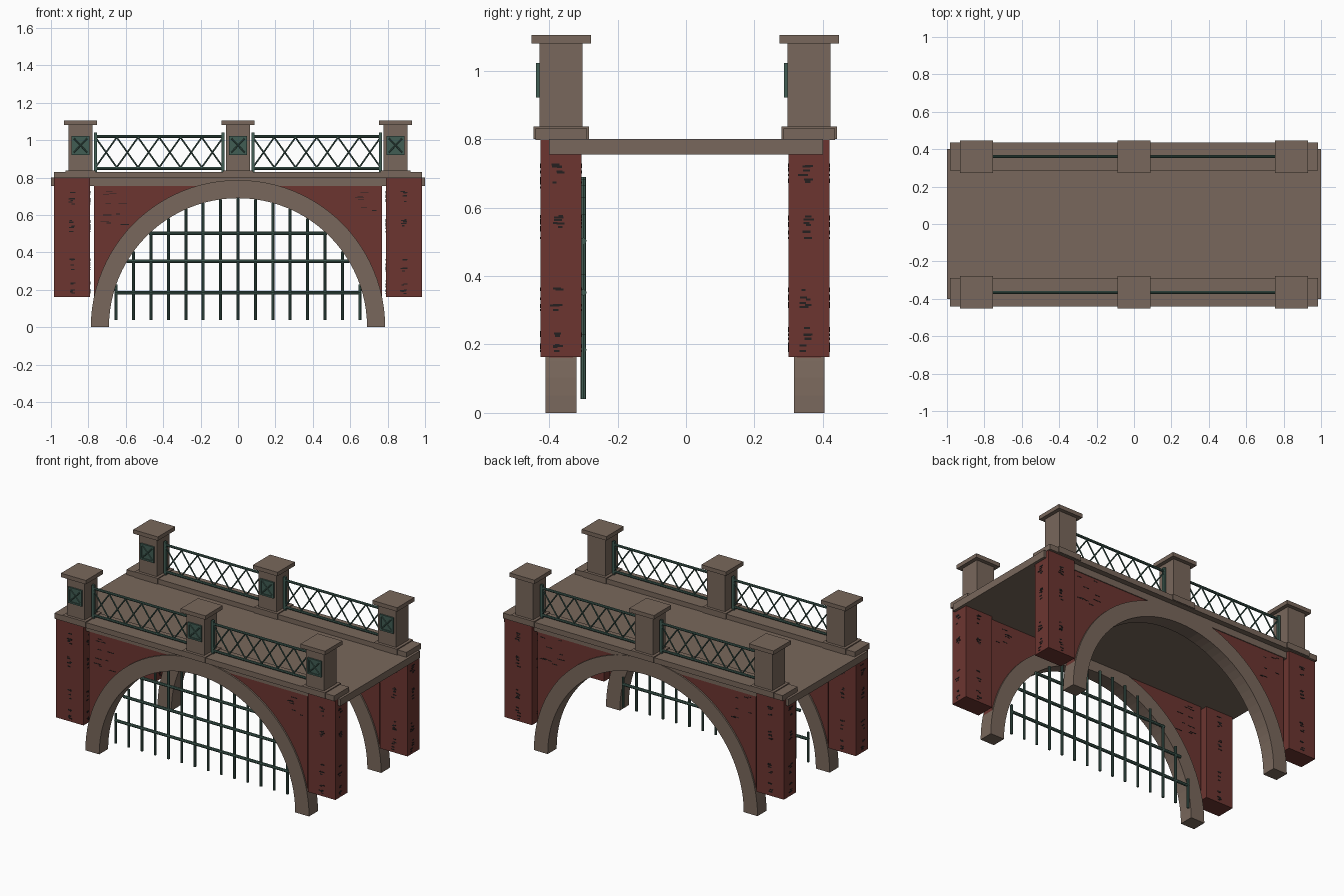
import bpy, bmesh, math, random
from mathutils import Matrix, Vector

if "Cube" in bpy.data.objects:
    bpy.data.objects.remove(bpy.data.objects["Cube"])

random.seed(4)

def material(name, rgb):
    m = bpy.data.materials.new(name)
    m.diffuse_color = (*rgb, 1)
    m.use_nodes = True
    m.node_tree.nodes["Principled BSDF"].inputs["Base Color"].default_value = m.diffuse_color
    return m

STONE = material("brown stone", (0.19, 0.137, 0.106))
BRICK = material("red brick", (0.15, 0.036, 0.03))
IRON = material("green iron", (0.052, 0.11, 0.088))
MORTAR = material("dark mortar", (0.018, 0.014, 0.014))

def finish(name, bm, mat):
    bmesh.ops.recalc_face_normals(bm, faces=bm.faces)
    mesh = bpy.data.meshes.new(name)
    bm.to_mesh(mesh)
    bm.free()
    mesh.materials.append(mat)
    ob = bpy.data.objects.new(name, mesh)
    bpy.context.collection.objects.link(ob)
    return ob

def add_box(bm, x0, x1, y0, y1, z0, z1):
    m = Matrix.Translation(((x0 + x1) / 2, (y0 + y1) / 2, (z0 + z1) / 2))
    bmesh.ops.create_cube(bm, size=1, matrix=m @ Matrix.Diagonal((x1 - x0, y1 - y0, z1 - z0, 1)))

def box(name, mat, *dims):
    bm = bmesh.new()
    add_box(bm, *dims)
    return finish(name, bm, mat)

def add_bar(bm, a, b, r, sides=8):
    a, b = Vector(a), Vector(b)
    d = b - a
    m = Matrix.Translation((a + b) / 2) @ d.to_track_quat('Z', 'Y').to_matrix().to_4x4()
    bmesh.ops.create_cone(bm, cap_ends=True, segments=sides, radius1=r, radius2=r,
                          depth=d.length, matrix=m)

def arc(r, a0, a1, n):
    return [(r * math.cos(a0 + (a1 - a0) * i / n), r * math.sin(a0 + (a1 - a0) * i / n))
            for i in range(n + 1)]

def prism(name, mat, profile, y0, y1):
    # extrude an x-z outline along y
    bm = bmesh.new()
    f = bm.faces.new([bm.verts.new((x, y0, z)) for x, z in profile])
    ext = bmesh.ops.extrude_face_region(bm, geom=[f])['geom']
    bmesh.ops.translate(bm, vec=(0, y1 - y0, 0),
                        verts=[v for v in ext if isinstance(v, bmesh.types.BMVert)])
    return finish(name, bm, mat)

# road deck
box("deck", STONE, -1, 1, -0.4, 0.4, 0.755, 0.80)

# the back side is a shifted copy of the front side
for side, yc in (("front", -0.365), ("back", 0.36)):
    # arch ring and brick wall above it
    ring = arc(0.787, 0, math.pi, 48) + arc(0.69, math.pi, 0, 48)
    prism(side + "_arch", STONE, ring, yc - 0.045, yc + 0.045)
    a = math.radians(12)
    z0 = 0.75 * math.sin(a)
    wall = arc(0.75, a, math.pi - a, 40) + [(-0.77, z0), (-0.77, 0.757), (0.77, 0.757), (0.77, z0)]
    prism(side + "_brick_wall", BRICK, wall, yc - 0.035, yc + 0.035)

    # ledge along the edge of the deck
    box(side + "_ledge", STONE, -0.985, 0.985, yc - 0.075, yc + 0.075, 0.797, 0.831)

    # brick piers with flecks of mortar
    flecks = bmesh.new()
    for s in (-1, 1):
        x0, x1 = sorted((s * 0.79, s * 0.983))
        box(side + "_pier", BRICK, x0, x1, yc - 0.06, yc + 0.06, 0.163, 0.80)
        for zc in (0.21, 0.33, 0.54, 0.69):
            for _ in range(6):
                z = zc + random.uniform(-0.035, 0.035)
                w = random.uniform(0.006, 0.015)
                x = s * 0.888 + random.uniform(-0.008, 0.008)
                add_box(flecks, x - w, x + w, yc - 0.0615, yc + 0.0615, z, z + 0.006)
                y = yc - 0.01 + random.uniform(-0.01, 0.01)
                add_box(flecks, x0 - 0.0015, x1 + 0.0015, y - w, y + w, z, z + 0.006)
    # mortar lines on the wall
    for _ in range(16):
        x = random.choice((-1, 1)) * random.uniform(0.6, 0.74)
        z, w = random.uniform(0.53, 0.74), random.uniform(0.01, 0.025)
        add_box(flecks, x - w, x + w, yc - 0.0365, yc + 0.0365, z, z + 0.004)
    finish(side + "_mortar_flecks", flecks, MORTAR)

    # stone pillars with iron panels on their front faces
    for xc in (-0.842, 0, 0.842):
        for part, h, lo, hi in (("plinth", 0.081, 0.80, 0.837),
                                ("pillar", 0.063, 0.83, 1.085),
                                ("pillar_cap", 0.087, 1.08, 1.105)):
            box(side + "_" + part, STONE, xc - h, xc + h, yc - h, yc + h, lo, hi)
        bm = bmesh.new()
        y = yc - 0.063
        add_box(bm, xc - 0.045, xc + 0.045, y - 0.004, y, 0.925, 1.02)
        for e in (-1, 1):
            add_box(bm, xc + e * 0.043 - 0.005, xc + e * 0.043 + 0.005, y - 0.01, y, 0.922, 1.023)
            zc = 0.9725 + e * 0.0455
            add_box(bm, xc - 0.048, xc + 0.048, y - 0.01, y, zc - 0.005, zc + 0.005)
            add_bar(bm, (xc - 0.04, y - 0.005, 0.9725 - e * 0.042),
                    (xc + 0.04, y - 0.005, 0.9725 + e * 0.042), 0.004, 6)
        finish(side + "_pillar_panel", bm, IRON)

    # lattice railings
    for s in (-1, 1):
        bm = bmesh.new()
        a, b = 0.08, 0.762
        for x in (a, b):
            add_box(bm, s * x - 0.008, s * x + 0.008, yc - 0.008, yc + 0.008, 0.83, 1.042)
        for z in (0.85, 1.02):
            add_bar(bm, (s * a, yc, z), (s * b, yc, z), 0.008)
        n = 6
        for i in range(n):
            x0, x1 = a + (b - a) * i / n, a + (b - a) * (i + 1) / n
            add_bar(bm, (s * x0, yc - 0.003, 0.855), (s * x1, yc - 0.003, 1.015), 0.0045, 6)
            add_bar(bm, (s * x0, yc + 0.003, 1.015), (s * x1, yc + 0.003, 0.855), 0.0045, 6)
        finish(side + "_railing", bm, IRON)

# iron gate behind the front arch
bm = bmesh.new()
for i in range(-7, 8):
    x = i * 0.093
    add_bar(bm, (x, -0.30, 0.04), (x, -0.30, math.sqrt(0.69 ** 2 - x * x)), 0.008)
for z, half in ((0.185, 0.655), (0.352, 0.595), (0.503, 0.475)):
    add_bar(bm, (-half, -0.30, z), (half, -0.30, z), 0.0095)
finish("gate", bm, IRON)
